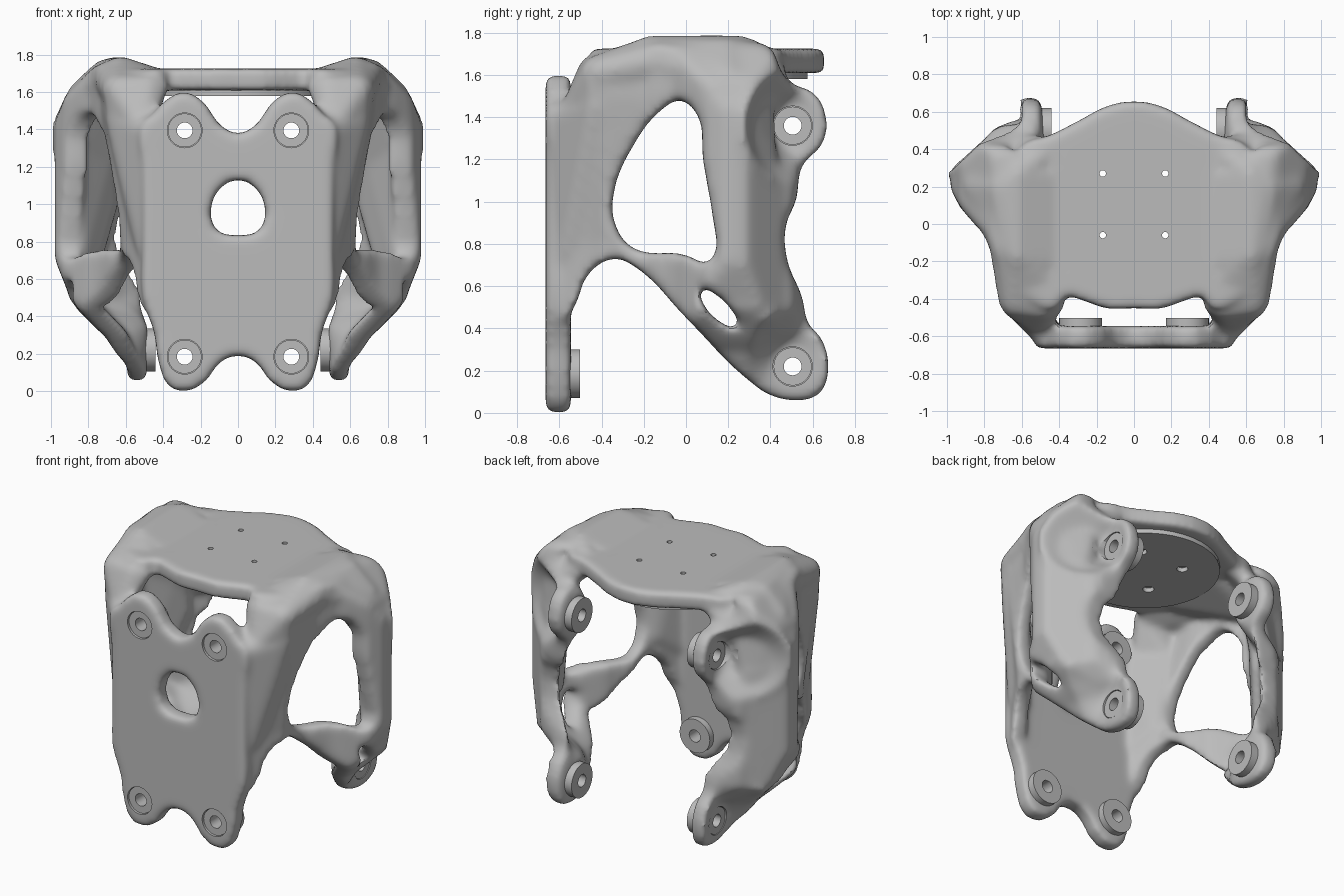
import bpy, bmesh, math
from mathutils import Vector, Matrix

if "Cube" in bpy.data.objects:
    bpy.data.objects.remove(bpy.data.objects["Cube"])

grey = bpy.data.materials.new("plain grey")
grey.use_nodes = True
tone = (0.5, 0.5, 0.5, 1)
grey.diffuse_color = tone
grey.node_tree.nodes["Principled BSDF"].inputs["Base Color"].default_value = tone


def link(name, data):
    obj = bpy.data.objects.new(name, data)
    bpy.context.collection.objects.link(obj)
    return obj


def bake(obj):
    """Evaluate an object with its modifiers into a fresh mesh and drop it."""
    bpy.context.view_layer.update()
    graph = bpy.context.evaluated_depsgraph_get()
    mesh = bpy.data.meshes.new_from_object(obj.evaluated_get(graph))
    bpy.data.objects.remove(obj)
    return mesh


def mirrored(half):
    """Close a half outline that starts and ends on the centre line."""
    return half + [(-a, b) for a, b in half[-2:0:-1]]


def slab(loops, half_depth):
    """Filled smooth outline with holes, extruded both ways."""
    curve = bpy.data.curves.new("outline", "CURVE")
    curve.dimensions = "2D"
    curve.fill_mode = "BOTH"
    curve.extrude = half_depth
    curve.resolution_u = 6
    for loop in loops:
        spline = curve.splines.new("BEZIER")
        spline.bezier_points.add(len(loop) - 1)
        for point, (a, b) in zip(spline.bezier_points, loop):
            point.co = (a, b, 0)
            point.handle_left_type = point.handle_right_type = "AUTO"
        spline.use_cyclic_u = True
    mesh = bake(link("outline", curve))
    bm = bmesh.new()
    bm.from_mesh(mesh)
    bmesh.ops.remove_doubles(bm, verts=bm.verts, dist=0.0005)
    bmesh.ops.recalc_face_normals(bm, faces=bm.faces)
    bm.to_mesh(mesh)
    bm.free()
    return mesh


def remesh(obj, size):
    mod = obj.modifiers.new("blend", "REMESH")
    mod.mode = "VOXEL"
    mod.voxel_size = size


def hull(*balls):
    """Convex web stretched over balls given as x, y, z, radius."""
    bm = bmesh.new()
    for x, y, z, r in balls:
        bmesh.ops.create_icosphere(bm, subdivisions=2, radius=r, matrix=Matrix.Translation((x, y, z)))
    cloud = [v.co.copy() for v in bm.verts]
    bm.clear()
    for co in cloud:
        bm.verts.new(co)
    out = bmesh.ops.convex_hull(bm, input=bm.verts)
    loose = {g for g in out["geom_interior"] + out["geom_unused"] if isinstance(g, bmesh.types.BMVert)}
    bmesh.ops.delete(bm, geom=list(loose), context="VERTS")
    mesh = bpy.data.meshes.new("web")
    bm.to_mesh(mesh)
    bm.free()
    return mesh


def ramp(t, table):
    """Piecewise linear lookup."""
    for (a, u), (b, v) in zip(table, table[1:]):
        if t <= b:
            return u + (v - u) * max(0, (t - a) / (b - a))
    return table[-1][1]


# Side frame bulge: how far out the panel lies at each depth and height
BY_DEPTH = [(-.62, .46), (-.38, .66), (-.2, .68), (-.05, .74), (.1, .87), (.2, .93), (.27, .92), (.5, .67), (.55, .58)]
BY_HEIGHT = [(.1, .54), (.3, .65), (.5, .84), (.75, .94), (1.4, .94), (1.56, .87), (1.77, .66)]
COLUMN_LEAN = [(.8, .09), (1.5, 0)]
SIDE_BOLTS = [(.505, 1.36), (.505, .22)]
FRONT_BOLTS = [(.285, 1.395), (.285, .185)]
PLATE_BOLTS = [(.167, .27), (.167, -.06)]


def bulge(y, z):
    lean = ramp(z, COLUMN_LEAN) * ramp(y, [(-.62, .2), (-.4, 1), (-.2, 1), (.1, 0)])
    x = min(ramp(y, BY_DEPTH) - lean, ramp(z, BY_HEIGHT))
    for by, bz in SIDE_BOLTS:
        x = .54 + (x - .54) * ramp(math.hypot(y - by, .8 * (z - bz)), [(.1, 0), (.22, 1)])
    return x


# Front plate
front = slab([
    mirrored([(0, 1.38), (.09, 1.42), (.19, 1.55), (.29, 1.6), (.38, 1.56), (.46, 1.48), (.52, 1.42),
              (.51, 1.2), (.51, .8), (.51, .5), (.45, .32), (.42, .14), (.37, .03), (.29, 0), (.18, .05), (.09, .16), (0, .19)]),
    mirrored([(0, 1.13), (.09, 1.09), (.145, .97), (.11, .86), (0, .835)])], .06)
front.transform(Matrix.Translation((0, -.605, 0)) @ Matrix.Rotation(math.pi / 2, 4, "X"))

# Top plate
top = slab([mirrored([(0, .655), (.13, .635), (.3, .55), (.45, .475), (.6, .42), (.66, .25), (.64, -.2), (.55, -.4),
                      (.42, -.45), (.36, -.39), (.27, -.41), (.15, -.45), (0, -.45)])], .058)
top.transform(Matrix.Translation((0, 0, 1.667)))

# Side frame with its two windows, bent to the bulge
side = link("side", slab([
    [(-.2, 1.74), (0, 1.76), (.28, 1.76), (.4, 1.73), (.45, 1.62), (.5, 1.56), (.6, 1.52), (.66, 1.42), (.65, 1.28),
     (.55, 1.17), (.52, 1), (.475, .9), (.48, .72), (.55, .55), (.58, .42), (.645, .35), (.66, .13), (.6, .07),
     (.42, .075), (.3, .15), (0, .45), (-.24, .69), (-.34, .73), (-.46, .66), (-.53, .5), (-.6, .43), (-.62, .55),
     (-.62, .9), (-.62, 1.25), (-.6, 1.42), (-.5, 1.58), (-.35, 1.67)],
    [(-.03, 1.48), (-.12, 1.43), (-.24, 1.28), (-.345, 1.02), (-.33, .88), (-.25, .78), (0, .75), (.1, .71), (.14, .76),
     (.13, .9), (.08, 1.2), (.05, 1.42)],
    [(.07, .59), (.14, .56), (.22, .48), (.25, .4), (.18, .42), (.08, .52)]], .053))
remesh(side, .022)
side = bake(side)
step = .03
for v in side.vertices:
    y, z, depth = v.co
    dy = (bulge(y + step, z) - bulge(y - step, z)) / (2 * step)
    dz = (bulge(y, z + step) - bulge(y, z - step)) / (2 * step)
    v.co = (bulge(y, z) + depth * min(1.8, math.sqrt(1 + dy * dy + dz * dz)), y, z)

# Corner columns, shoulders, arch crown, rear corners and thick rear legs
half = [side,
        hull((.49, -.56, 1.4, .08), (.47, -.56, .75, .07), (.53, -.42, .85, .06), (.63, -.42, 1.45, .08)),
        hull((.51, -.53, 1.42, .07), (.48, -.44, 1.62, .075), (.64, -.42, 1.61, .08), (.42, -.43, 1.63, .05), (.62, -.42, 1.42, .08)),
        hull((.48, -.43, 1.62, .075), (.64, -.4, 1.61, .09), (.62, -.15, 1.69, .1), (.68, -.1, 1.67, .1), (.42, -.35, 1.65, .06)),
        hull((.62, -.17, 1.69, .1), (.68, -.1, 1.66, .1), (.62, .25, 1.69, .1), (.7, .2, 1.68, .1), (.82, .2, 1.57, .1),
             (.42, .25, 1.665, .06), (.42, -.2, 1.665, .06)),
        hull((.62, .26, 1.69, .1), (.45, .4, 1.665, .06), (.58, .43, 1.56, .06), (.82, .25, 1.56, .09)),
        hull((.82, .22, 1.52, .1), (.66, .34, 1.52, .08), (.87, .22, 1.3, .09), (.72, .36, 1.2, .07)),
        hull((.87, .22, 1.32, .09), (.72, .36, 1.25, .07), (.71, .4, 1, .07), (.87, .24, .72, .09), (.8, .32, .72, .08))]

body_bm = bmesh.new()
for mesh in [front, top] + half:
    body_bm.from_mesh(mesh)
for mesh in half:
    mesh.transform(Matrix.Scale(-1, 4, (1, 0, 0)))
    mesh.flip_normals()
    body_bm.from_mesh(mesh)
body_mesh = bpy.data.meshes.new("bracket_body")
body_bm.to_mesh(body_mesh)
body = link("bracket_body", body_mesh)
remesh(body, .018)
soften = body.modifiers.new("soften", "SMOOTH")
soften.factor = .5
soften.iterations = 16


def aim(spot, axis):
    return Matrix.Translation(spot) @ Vector(axis).to_track_quat("Z", "Y").to_matrix().to_4x4()


def lathe(name, profile, spot, axis):
    """Ring turned from radius, offset pairs around an axis."""
    bm = bmesh.new()
    verts = [bm.verts.new((r, 0, h)) for r, h in profile]
    edges = [bm.edges.new((a, b)) for a, b in zip(verts, verts[1:] + verts[:1])]
    bmesh.ops.spin(bm, geom=verts + edges, axis=(0, 0, 1), cent=(0, 0, 0), angle=math.tau, steps=40)
    bmesh.ops.remove_doubles(bm, verts=bm.verts, dist=0.0001)
    bmesh.ops.recalc_face_normals(bm, faces=bm.faces)
    bm.transform(aim(spot, axis))
    mesh = bpy.data.meshes.new(name)
    bm.to_mesh(mesh)
    bm.free()
    return link(name, mesh)


def drill(target, spot, axis, radius):
    bm = bmesh.new()
    bmesh.ops.create_cone(bm, cap_ends=True, segments=40, radius1=radius, radius2=radius, depth=.3, matrix=aim(spot, axis))
    mesh = bpy.data.meshes.new("drill")
    bm.to_mesh(mesh)
    bm.free()
    cutter = link("drill", mesh)
    cutter.hide_render = True
    mod = target.modifiers.new("drill", "BOOLEAN")
    mod.object = cutter
    mod.solver = "EXACT"
    return cutter


# Bolt bushings: narrow outer face, wide inner washer
BUSHING = [(.042, -.05), (.09, -.05), (.09, .02), (.115, .02), (.115, .1), (.042, .1)]
parts, cutters = [body], []
disc = lathe("mount_disc", [(0, 1.58), (.47, 1.58), (.47, 1.63), (0, 1.63)], (0, .105, 0), (0, 0, 1))
parts.append(disc)
for s, label in ((1, "left"), (-1, "right")):
    for (x, z), level in zip(FRONT_BOLTS, ("upper", "lower")):
        spot = (s * x, -.602, z)
        parts.append(lathe(f"front_bushing_{level}_{label}", BUSHING, spot, (0, 1, 0)))
        cutters.append(drill(body, spot, (0, 1, 0), .093))
    for (y, z), level in zip(SIDE_BOLTS, ("upper", "lower")):
        spot = (s * .54, y, z)
        parts.append(lathe(f"side_bushing_{level}_{label}", BUSHING, spot, (-s, 0, 0)))
        cutters.append(drill(body, spot, (1, 0, 0), .093))
    for x, y in PLATE_BOLTS:
        cutters.append(drill(body, (s * x, y, 1.665), (0, 0, 1), .017))
        cutters.append(drill(disc, (s * x, y, 1.6), (0, 0, 1), .035))

# Apply the cuts, then shade
for obj in (body, disc):
    bpy.context.view_layer.update()
    done = bpy.data.meshes.new_from_object(obj.evaluated_get(bpy.context.evaluated_depsgraph_get()))
    obj.modifiers.clear()
    obj.data = done
for cutter in cutters:
    bpy.data.objects.remove(cutter)
for obj in parts:
    obj.data.materials.clear()
    obj.data.materials.append(grey)
    bpy.ops.object.select_all(action="DESELECT")
    obj.select_set(True)
    bpy.context.view_layer.objects.active = obj
    bpy.ops.object.shade_smooth_by_angle(angle=math.radians(40))
